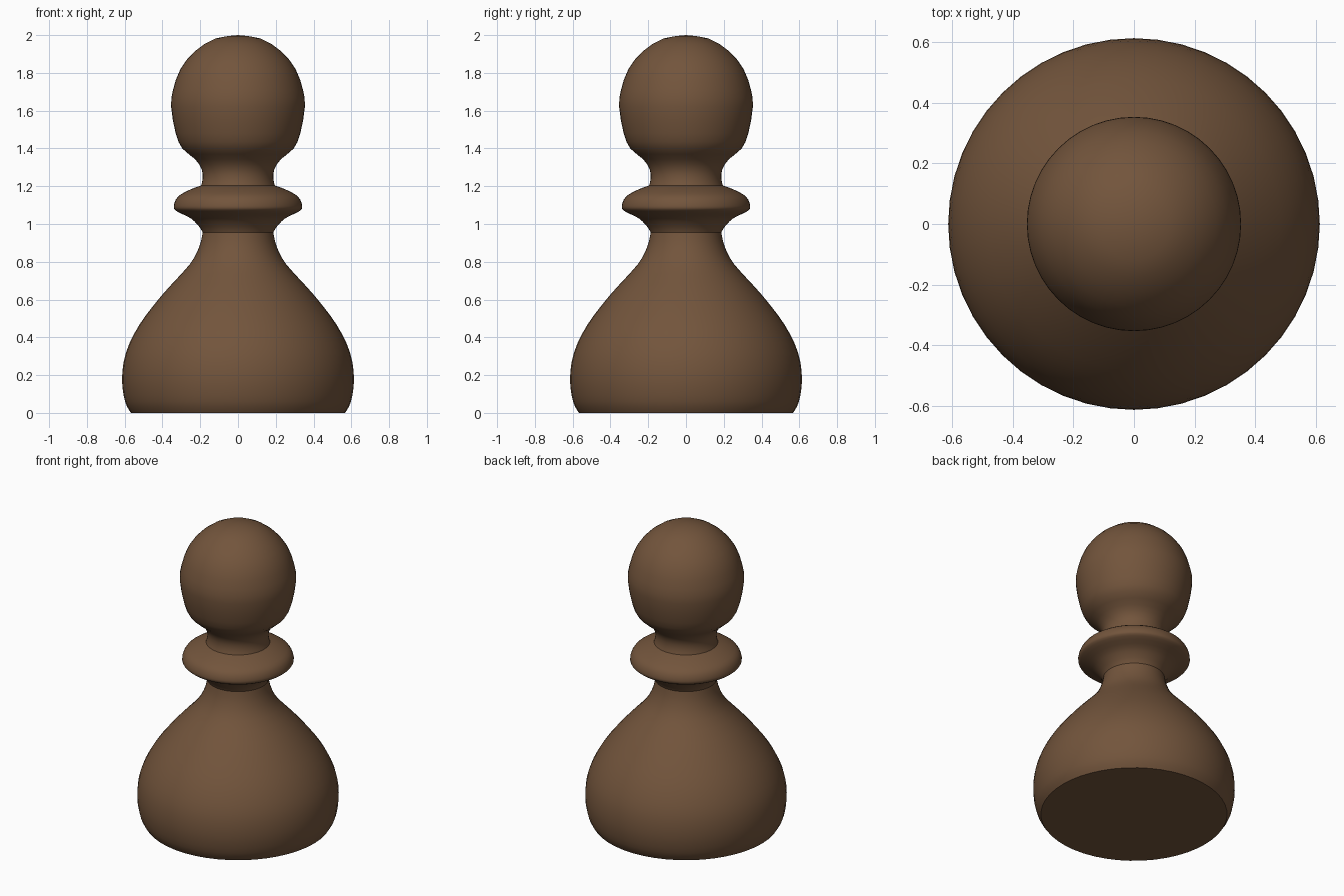
import bpy, bmesh, math

if "Cube" in bpy.data.objects:
    bpy.data.objects.remove(bpy.data.objects["Cube"])

SEGMENTS = 48

wood = bpy.data.materials.new("dark_wood")
wood.diffuse_color = (0.17, 0.09, 0.045, 1)
wood.use_nodes = True
wood.node_tree.nodes["Principled BSDF"].inputs["Base Color"].default_value = wood.diffuse_color


def smooth_profile(pts, steps):
    """Catmull-Rom curve through (radius, height) points."""
    ext = [pts[0]] + pts + [pts[-1]]
    out = []
    for a, b, c, d in zip(ext, ext[1:], ext[2:], ext[3:]):
        for k in range(steps):
            t = k / steps
            out.append(tuple(
                0.5 * (2 * b[i] + (c[i] - a[i]) * t
                       + (2 * a[i] - 5 * b[i] + 4 * c[i] - d[i]) * t ** 2
                       + (3 * b[i] - a[i] - 3 * c[i] + d[i]) * t ** 3)
                for i in (0, 1)))
    return out + [pts[-1]]


def lathe(name, pts, steps, cap_bottom=False):
    """Turn a bottom-to-top profile around z."""
    bm = bmesh.new()
    rings = []
    for r, z in smooth_profile(pts, steps):
        if r < 1e-5:
            rings.append([bm.verts.new((0, 0, z))] * SEGMENTS)
        else:
            angles = [2 * math.pi * j / SEGMENTS for j in range(SEGMENTS)]
            rings.append([bm.verts.new((r * math.cos(a), r * math.sin(a), z))
                          for a in angles])
    for lo, hi in zip(rings, rings[1:]):
        for j in range(SEGMENTS):
            n = (j + 1) % SEGMENTS
            quad = [lo[j], lo[n], hi[n], hi[j]]
            bm.faces.new(list(dict.fromkeys(quad)))
    if cap_bottom:
        bm.faces.new(rings[0][::-1])
    mesh = bpy.data.meshes.new(name)
    bm.to_mesh(mesh)
    bm.free()
    mesh.materials.append(wood)
    obj = bpy.data.objects.new(name, mesh)
    bpy.context.collection.objects.link(obj)
    bpy.ops.object.select_all(action='DESELECT')
    obj.select_set(True)
    bpy.context.view_layer.objects.active = obj
    bpy.ops.object.shade_smooth_by_angle(angle=math.radians(40))
    return obj


# Bell-shaped base with a narrow neck and flat underside
lathe("base", [(0.567, 0), (0.598, 0.06), (0.614, 0.18), (0.593, 0.32),
               (0.52, 0.47), (0.397, 0.63), (0.256, 0.786), (0.205, 0.88),
               (0.187, 0.955)], 3, cap_bottom=True)

# Flared collar ring
lathe("collar", [(0.187, 0.955), (0.205, 0.985), (0.25, 1.03), (0.325, 1.068),
                 (0.34, 1.095), (0.318, 1.145), (0.254, 1.182),
                 (0.192, 1.205)], 3)

# Short upper neck and round head
lathe("head", [(0.195, 1.205), (0.187, 1.24), (0.192, 1.29), (0.227, 1.343),
               (0.295, 1.40), (0.33, 1.48), (0.354, 1.62), (0.344, 1.71),
               (0.305, 1.82), (0.228, 1.915), (0.12, 1.982), (0, 2.0)], 2)
